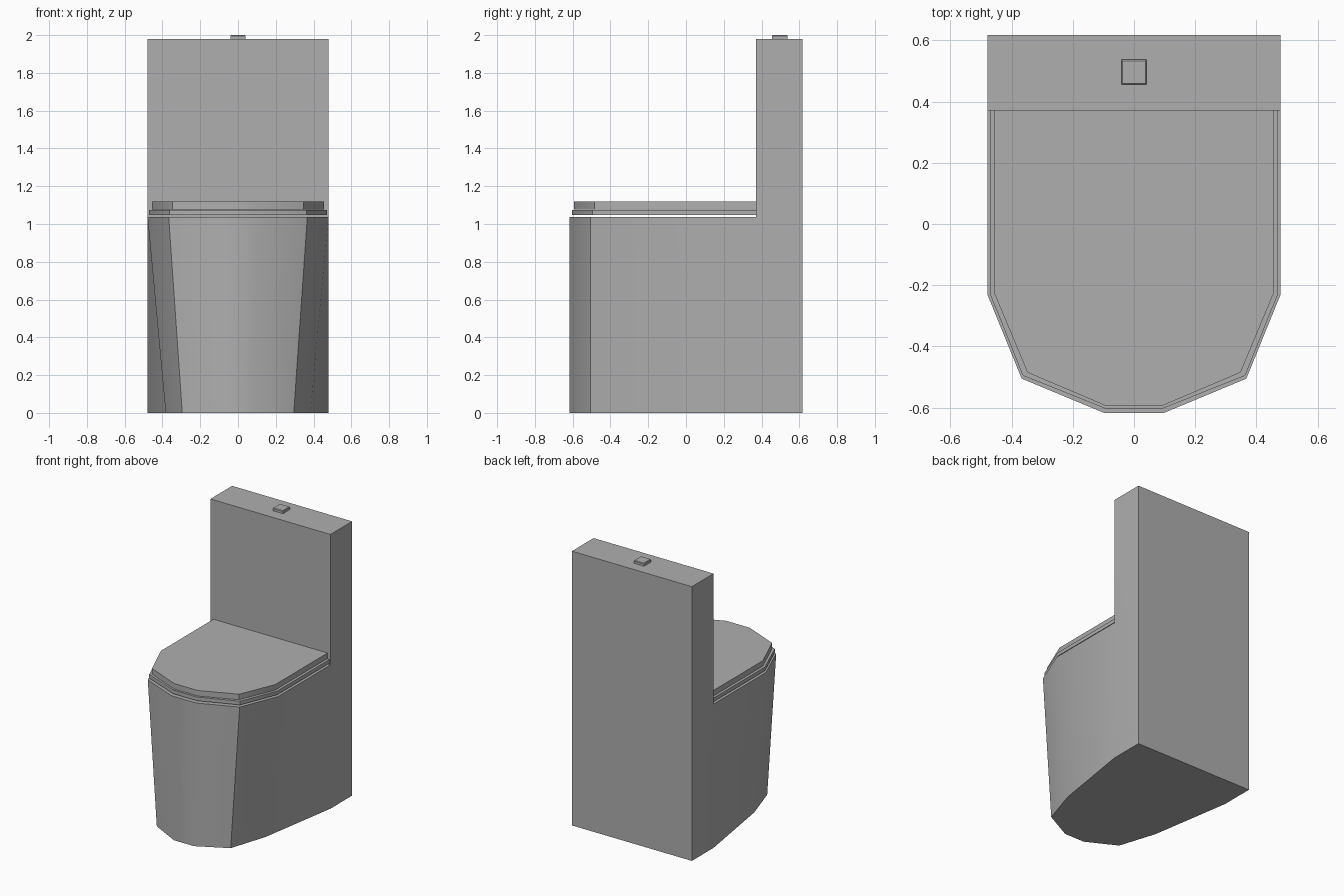
import bpy
import bmesh
import math

cube = bpy.data.objects.get("Cube")
if cube:
    bpy.data.objects.remove(cube, do_unlink=True)

# Single ceramic colour
ceramic = bpy.data.materials.new("mid grey ceramic")
ceramic.use_nodes = True
colour = (0.43, 0.43, 0.43, 1)
ceramic.diffuse_color = colour
ceramic.node_tree.nodes["Principled BSDF"].inputs["Base Color"].default_value = colour

HALF, BACK, STEP, RIM, TOP = 0.479, 0.617, 0.37, 1.038, 1.98


def finish(name, bm):
    """Turn the bmesh into a smooth-shaded object with sharp corners."""
    bmesh.ops.recalc_face_normals(bm, faces=bm.faces)
    mesh = bpy.data.meshes.new(name)
    bm.to_mesh(mesh)
    bm.free()
    mesh.materials.append(ceramic)
    obj = bpy.data.objects.new(name, mesh)
    bpy.context.collection.objects.link(obj)
    bpy.ops.object.select_all(action="DESELECT")
    obj.select_set(True)
    bpy.context.view_layer.objects.active = obj
    bpy.ops.object.shade_smooth_by_angle(angle=math.radians(30))


def mirrored(half):
    """Full outline from its left half, running back to front."""
    return half + [(-x, y) for x, y in reversed(half)]


def ring(bm, outline, z):
    return [bm.verts.new((x, y, z)) for x, y in outline]


def bridge(bm, low, high):
    for i in range(len(low)):
        j = (i + 1) % len(low)
        bm.faces.new((low[i], low[j], high[j], high[i]))


# Bowl with tapering sides, joined to the upright tank
rear = [(HALF, BACK), (HALF, STEP)]
bm = bmesh.new()
low = ring(bm, mirrored(rear + [(0.383, -0.23), (0.295, -0.505), (0.08, -0.617)]), 0)
high = ring(bm, mirrored(rear + [(HALF, -0.23), (0.367, -0.505), (0.098, -0.617)]), RIM)
bridge(bm, low, high)
bm.faces.new(low)
bm.faces.new(high[1:-1])
tank_base = [high[0], high[1], high[-2], high[-1]]
tank_top = ring(bm, [(v.co.x, v.co.y) for v in tank_base], TOP)
bridge(bm, tank_base, tank_top)
bm.faces.new(tank_top)
finish("bowl_and_tank", bm)


# Seat and lid: slabs following the rim, each set in a little further
def slab(name, side, front, z0, z1):
    outline = mirrored([(side, STEP), (side, -0.227),
                        (side - 0.108, front + 0.108), (0.094, front)])
    bm = bmesh.new()
    low, high = ring(bm, outline, z0), ring(bm, outline, z1)
    bridge(bm, low, high)
    bm.faces.new(low)
    bm.faces.new(high)
    finish(name, bm)


slab("seat", 0.471, -0.603, 1.048, 1.075)
slab("lid", 0.456, -0.593, 1.078, 1.118)

# Flush button with a chamfered top edge
bm = bmesh.new()
bmesh.ops.create_cube(bm, size=1)
for v in bm.verts:
    v.co = (v.co.x * 0.082, v.co.y * 0.082 + 0.496, v.co.z * 0.02 + 1.99)
top_edges = [e for e in bm.edges if all(v.co.z > 1.99 for v in e.verts)]
bmesh.ops.bevel(bm, geom=top_edges, offset=0.004, segments=1, affect="EDGES")
finish("flush_button", bm)
